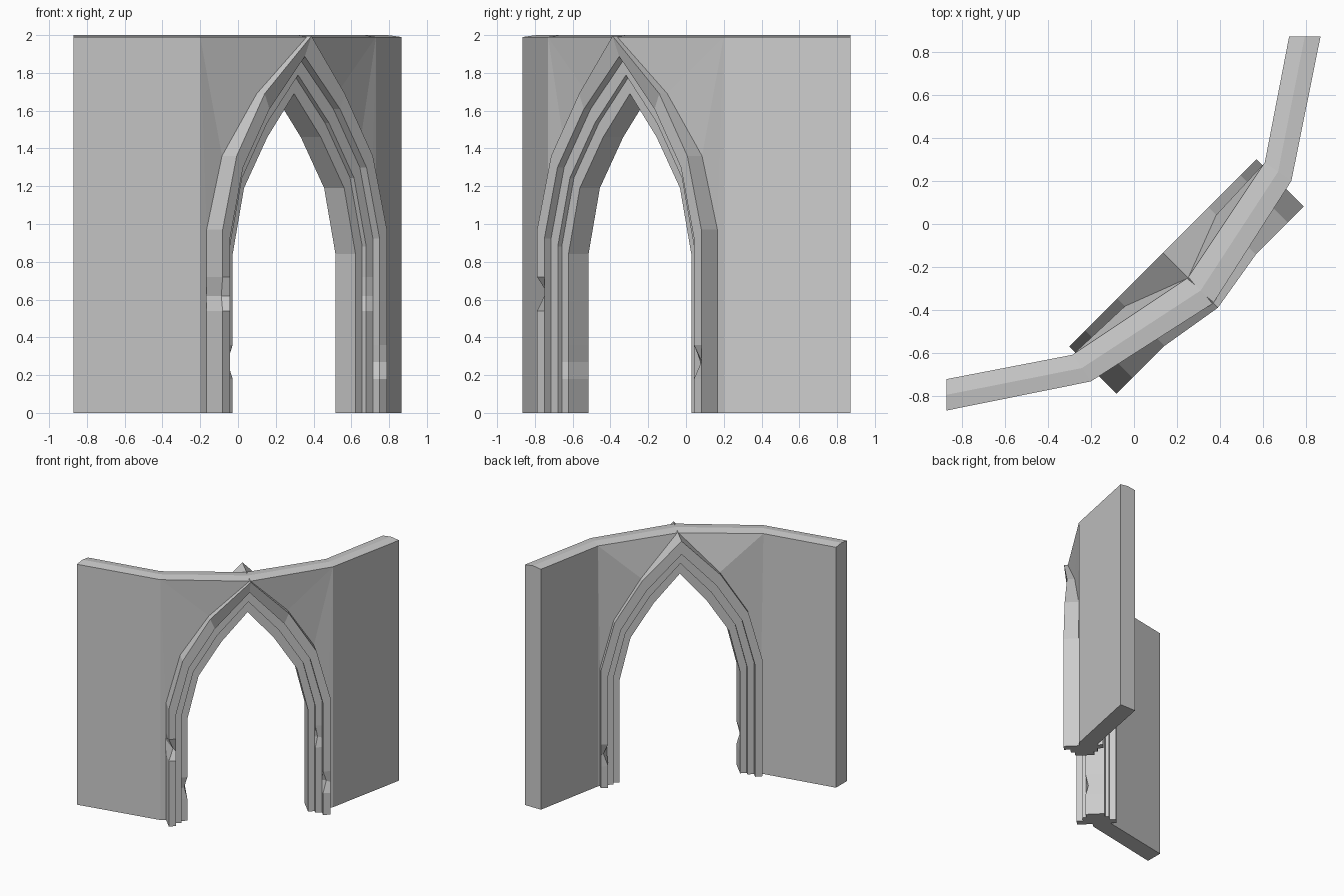
import bpy, bmesh, math

cube = bpy.data.objects.get("Cube")
if cube:
    bpy.data.objects.remove(cube)

stone = bpy.data.materials.new("grey_stone")
stone.use_nodes = True
GREY = (0.6, 0.6, 0.6, 1)
stone.diffuse_color = GREY
stone.node_tree.nodes["Principled BSDF"].inputs["Base Color"].default_value = GREY


def finish(name, bm):
    """Turn a bmesh into a flat-shaded stone object facing diagonally."""
    bmesh.ops.recalc_face_normals(bm, faces=bm.faces)
    mesh = bpy.data.meshes.new(name)
    bm.to_mesh(mesh)
    bm.free()
    mesh.materials.append(stone)
    obj = bpy.data.objects.new(name, mesh)
    obj.rotation_euler.z = math.radians(45)
    bpy.context.collection.objects.link(obj)
    return obj


# Pointed arch outlines (half width, height), from springing line to apex
inner = [(.46, .84), (.375, 1.19), (.2, 1.46), (0, 1.69)]
outer = [(.615, .97), (.51, 1.36), (.3, 1.69), (0, 1.995)]

# Stepped moulding: (half width at the leg, forward distance), closed loop
front_steps = [(.615, .5), (.56, .5), (.56, .45), (.51, .45), (.51, .42), (.46, .42)]
profile = front_steps + [(u, .69 - v) for u, v in reversed(front_steps)]

# Worn chips on the leg edges: (side, height, profile corner, inset, recess)
chips = [(-1, .63, 0, -.04, -.05), (1, .28, 1, .03, -.03),
         (-1, .25, 5, .02, -.02), (1, .6, 3, .02, -.02),
         (1, .28, 10, .03, .03)]


def leg_rings(bm, side):
    rings = []
    for z in (0, .18, .27, .36, .54, .62, .72):
        ring = []
        for i, (u, v) in enumerate(profile):
            for s, height, corner, du, dv in chips:
                if s == side and corner == i and abs(z - height) < .03:
                    u, v = u + du, v + dv
            ring.append(bm.verts.new((side * u, -v, z)))
        rings.append(ring)
    return rings


def curve_ring(bm, side, k):
    ring = []
    for i, (u, v) in enumerate(profile):
        t = (u - .46) / .155
        a, b = inner[k], outer[k]
        if k == 3 and i == 0:
            v += .05          # apex of the hood leans forward
        ring.append(bm.verts.new((side * (a[0] + t * (b[0] - a[0])), -v,
                                  a[1] + t * (b[1] - a[1]))))
    return ring


# Arch moulding: one sweep up the left leg, over the apex and down the right
bm = bmesh.new()
rings = leg_rings(bm, -1) + [curve_ring(bm, -1, k) for k in range(4)]
rings += [curve_ring(bm, 1, k) for k in (2, 1, 0)] + leg_rings(bm, 1)[::-1]
n = len(profile)
for a, b in zip(rings, rings[1:]):
    for i in range(n):
        j = (i + 1) % n
        bm.faces.new((a[i], a[j], b[j], b[i]))
bm.faces.new(rings[0])
bm.faces.new(rings[-1])
finish("arch_moulding", bm)

# Bent wall: half of it, with spandrel facets fanning to the arch
TOP = 1.99
bm = bmesh.new()


def wall_side(end, corner, depths):
    pts = [(*end, 0), (*corner, 0), (outer[0][0], depths[0], 0)]
    pts += [(u, d, min(z, TOP)) for (u, z), d in zip(outer, depths)]
    pts += [(*corner, TOP), (*end, TOP)]
    vs = [bm.verts.new((u, -v, z)) for u, v, z in pts]
    end0, cor0, foot, spring, haunch, shoulder, apex, cor1, end1 = vs
    for f in ((end0, cor0, cor1, end1), (cor0, foot, spring, cor1),
              (cor1, spring, haunch), (cor1, haunch, shoulder),
              (cor1, shoulder, apex)):
        bm.faces.new(f)
    return vs


front = wall_side((1.227, -.003), (.658, .375), (.38, .39, .44, .52))
back = wall_side((1.124, -.106), (.63, .228), (.233, .235, .24, .354))

# Bottom and arch reveal
for i in range(6):
    bm.faces.new((front[i], front[i + 1], back[i + 1], back[i]))
# Slightly ridged top and the wall end
ridge = []
for i in (6, 7, 8):
    mid = (front[i].co + back[i].co) / 2
    mid.z = 2
    ridge.append(bm.verts.new(mid))
for k in (0, 1):
    for row in (front, back):
        bm.faces.new((row[6 + k], row[7 + k], ridge[k + 1], ridge[k]))
bm.faces.new((front[0], front[8], ridge[2], back[8], back[0]))
wall = finish("bent_wall", bm)
mirror = wall.modifiers.new("mirror", 'MIRROR')
mirror.use_axis[0] = True
mirror.use_clip = True
